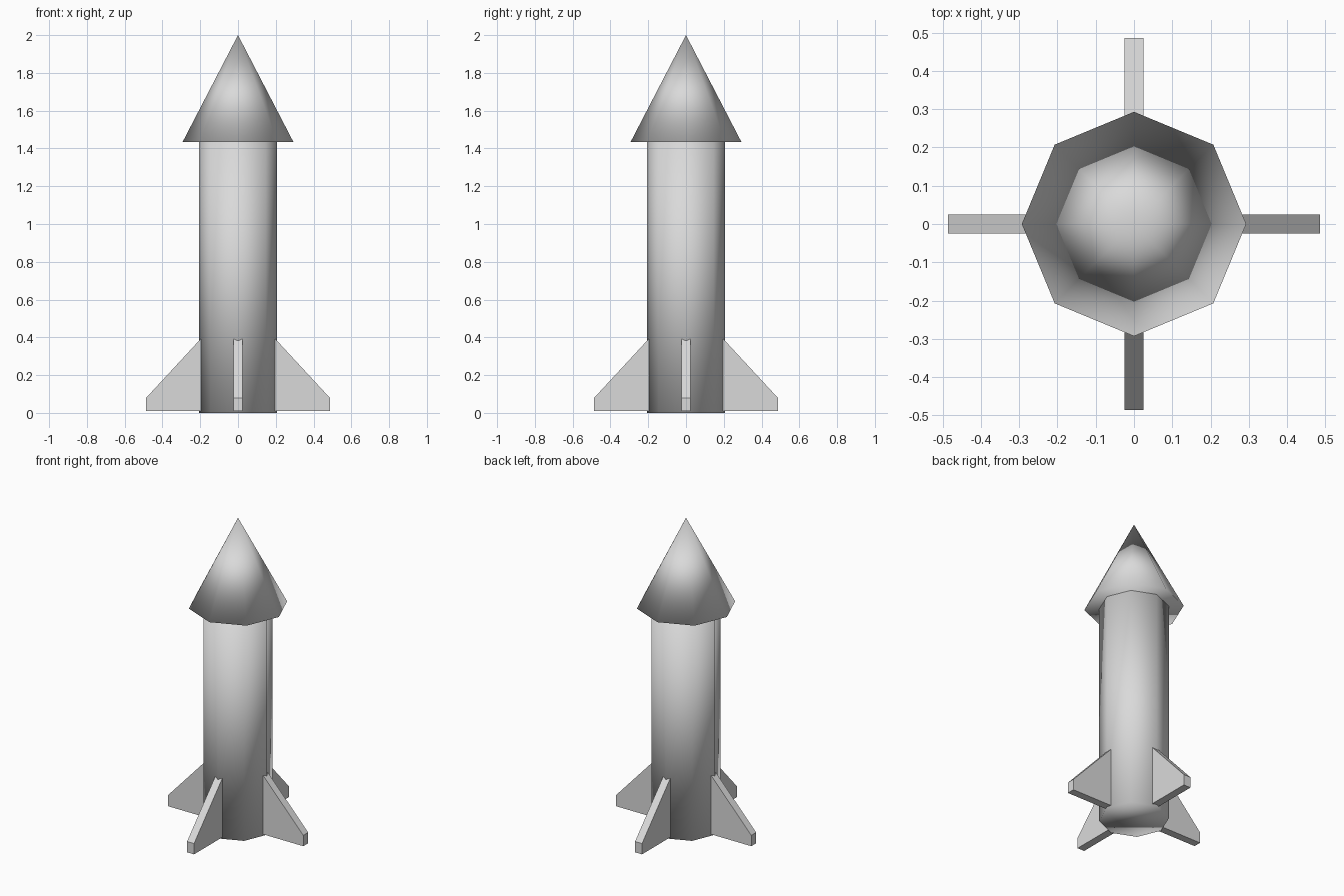
import bpy
import bmesh
import math
from mathutils import Matrix

cube = bpy.data.objects.get("Cube")
if cube:
    bpy.data.objects.remove(cube, do_unlink=True)

# Single grey material
grey = bpy.data.materials.new("light grey")
grey.use_nodes = True
colour = (0.7, 0.7, 0.7, 1)
grey.diffuse_color = colour
grey.node_tree.nodes["Principled BSDF"].inputs["Base Color"].default_value = colour

SIDES = 8
BODY_RADIUS, BODY_TOP = 0.207, 1.435
NOSE_RADIUS, TIP = 0.293, 2.0
FIN_THICKNESS = 0.05


def add_object(name, bm, smooth):
    bmesh.ops.recalc_face_normals(bm, faces=bm.faces)
    for face in bm.faces:
        face.smooth = smooth
    mesh = bpy.data.meshes.new(name)
    bm.to_mesh(mesh)
    bm.free()
    mesh.materials.append(grey)
    obj = bpy.data.objects.new(name, mesh)
    bpy.context.collection.objects.link(obj)
    return obj


def add_tapered(name, r_low, r_high, z_low, z_high):
    # Octagonal solid, smooth all over with corners on the axes
    bm = bmesh.new()
    bmesh.ops.create_cone(
        bm, cap_ends=True, segments=SIDES, radius1=r_low, radius2=r_high,
        depth=z_high - z_low,
        matrix=Matrix.Translation((0, 0, (z_low + z_high) / 2)))
    bmesh.ops.remove_doubles(bm, verts=bm.verts, dist=0.0001)
    return add_object(name, bm, True)


def add_fin(name, angle):
    # Flat slab with a sloping upper edge, rooted inside the body
    profile = [(0.15, 0.01), (0.486, 0.01), (0.486, 0.08), (0.15, 0.443)]
    bm = bmesh.new()
    verts = [bm.verts.new((x, -FIN_THICKNESS / 2, z)) for x, z in profile]
    side = bm.faces.new(verts)
    extruded = bmesh.ops.extrude_face_region(bm, geom=[side], use_keep_orig=True)
    moved = [g for g in extruded["geom"] if isinstance(g, bmesh.types.BMVert)]
    bmesh.ops.translate(bm, verts=moved, vec=(0, FIN_THICKNESS, 0))
    bmesh.ops.rotate(bm, verts=bm.verts, cent=(0, 0, 0),
                     matrix=Matrix.Rotation(angle, 3, "Z"))
    return add_object(name, bm, False)


# Body and nose
add_tapered("body", BODY_RADIUS, BODY_RADIUS, 0, BODY_TOP)
add_tapered("nose_cone", NOSE_RADIUS, 0, BODY_TOP, TIP)

# Four fins
for i, place in enumerate(("left", "back", "right", "front")):
    add_fin(place + "_fin", i * math.pi / 2)
